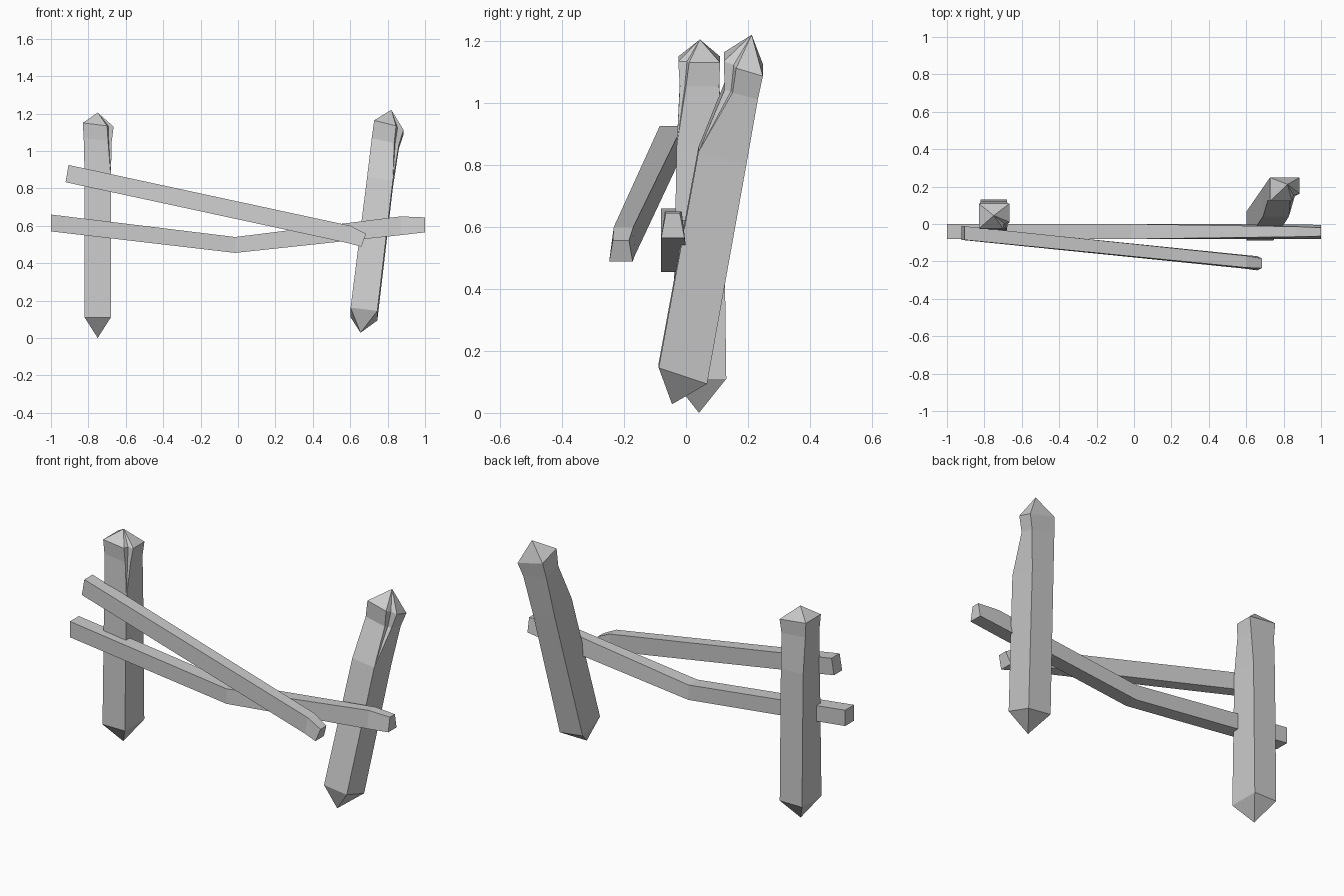
import bpy
import bmesh
from mathutils import Vector

old = bpy.data.objects.get("Cube")
if old:
    bpy.data.objects.remove(old, do_unlink=True)

# One plain grey for the whole fence
GREY = (0.6, 0.6, 0.6, 1.0)
grey = bpy.data.materials.new("weathered grey")
grey.use_nodes = True
grey.diffuse_color = GREY
grey.node_tree.nodes["Principled BSDF"].inputs["Base Color"].default_value = GREY


def loft(name, rings, start_tip=None, end_tip=None):
    """Skin a list of rings; each end is a point or a flat cap."""
    bm = bmesh.new()
    loops = [[bm.verts.new(p) for p in ring] for ring in rings]
    n = len(loops[0])
    for a, b in zip(loops, loops[1:]):
        for i in range(n):
            j = (i + 1) % n
            bm.faces.new((a[i], a[j], b[j], b[i]))
    for loop, tip in ((loops[0], start_tip), (loops[-1], end_tip)):
        if tip is None:
            bm.faces.new(loop)
        else:
            apex = bm.verts.new(tip)
            for i in range(n):
                bm.faces.new((loop[i], loop[(i + 1) % n], apex))
    bmesh.ops.remove_doubles(bm, verts=bm.verts, dist=0.0005)
    bmesh.ops.recalc_face_normals(bm, faces=bm.faces)
    mesh = bpy.data.meshes.new(name)
    bm.to_mesh(mesh)
    bm.free()
    mesh.materials.append(grey)
    obj = bpy.data.objects.new(name, mesh)
    bpy.context.collection.objects.link(obj)
    return obj


def post_ring(z, x0, x1, y0, y1, chip=0.0, slope_x=0.0, slope_y=0.0):
    """Square section, tilted by the slopes, with a notch in its front left corner."""
    cx, cy = (x0 + x1) / 2, (y0 + y1) / 2
    outline = [(x0, y0), (x1 - chip, y0), (x1 - chip * 0.8, y0 + chip * 0.8),
               (x1, y0 + chip), (x1, y1), (x0, y1)]
    return [Vector((x, y, z + slope_x * (x - cx) + slope_y * (y - cy)))
            for x, y in outline]


def rail_ring(x, low, high, y0, y1, lean=0.0, taper=0.0):
    """Rail section; lean shifts the top along x, taper narrows the top."""
    return [(x, y0, low), (x, y1, low),
            (x + lean, y1 - taper, high), (x + lean, y0 + taper, high)]


# Upright post, pointed at both ends
loft("upright_post", [
    post_ring(0.11, -0.82, -0.68, -0.045, 0.13),
    post_ring(0.86, -0.82, -0.68, -0.03, 0.12),
    post_ring(1.06, -0.825, -0.675, -0.02, 0.107, 0.02, -0.1),
    post_ring(1.14, -0.83, -0.665, -0.025, 0.11, 0.035, -0.12),
], (-0.75, 0.042, 0.0), (-0.75, 0.045, 1.205))

# Leaning post, tipped sideways and backwards
loft("leaning_post", [
    post_ring(0.128, 0.602, 0.745, -0.088, 0.068, 0, -0.12, -0.33),
    post_ring(0.83, 0.69, 0.828, 0.04, 0.195, 0, -0.12, -0.25),
    post_ring(1.04, 0.715, 0.86, 0.125, 0.232, 0.025, -0.2, -0.25),
    post_ring(1.125, 0.728, 0.885, 0.122, 0.248, 0.04, -0.25, -0.3),
], (0.655, -0.045, 0.028), (0.82, 0.212, 1.22))

# Lower rail, sagging in the middle
loft("lower_rail", [
    rail_ring(-1.0, 0.57, 0.66, -0.08, 0.0),
    rail_ring(-0.015, 0.455, 0.54, -0.08, 0.0),
    rail_ring(0.87, 0.55, 0.65, -0.08, -0.002, 0, 0.012),
    rail_ring(1.0, 0.565, 0.645, -0.08, -0.005, 0, 0.015),
])

# Upper rail, fallen forward at one end
loft("upper_rail", [
    rail_ring(-0.922, 0.833, 0.925, -0.085, -0.012, 0.016),
    rail_ring(0.585, 0.508, 0.6, -0.238, -0.165, 0.016, 0.005),
    rail_ring(0.66, 0.488, 0.557, -0.248, -0.172, 0.024, 0.012),
])
